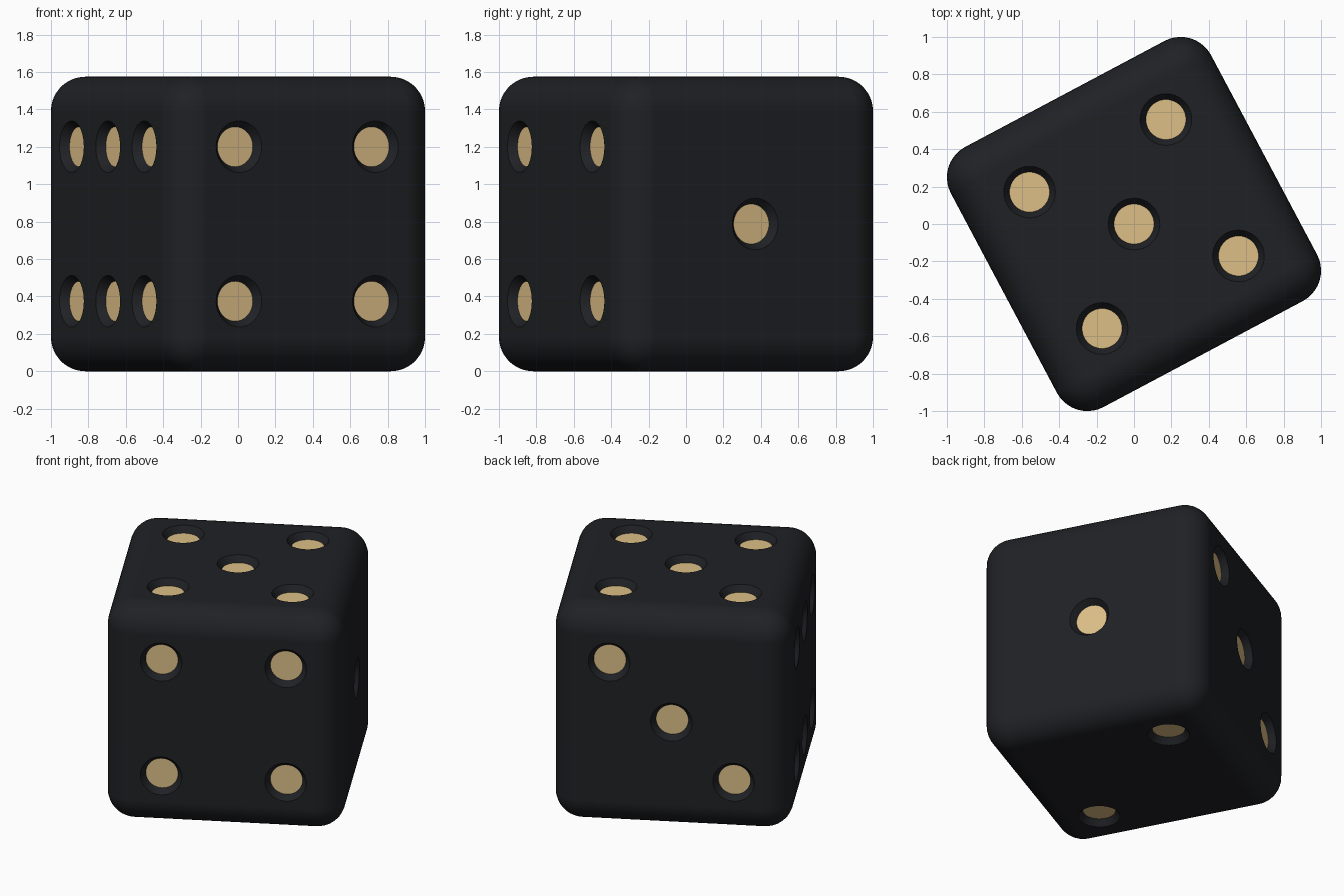
import bpy, bmesh
from math import radians
from mathutils import Matrix, Vector

if "Cube" in bpy.data.objects:
    bpy.data.objects.remove(bpy.data.objects["Cube"])

H = 0.7875          # half side of the die
ROUND = 0.184       # edge rounding
D = 0.413           # pip spacing from face centre
R_OUT, R_IN, DEPTH = 0.138, 0.107, 0.045
PLACE = Matrix.Translation((0, 0, H)) @ Matrix.Rotation(radians(28), 4, 'Z')


def material(name, color):
    m = bpy.data.materials.new(name)
    m.diffuse_color = color
    m.use_nodes = True
    m.node_tree.nodes["Principled BSDF"].inputs["Base Color"].default_value = m.diffuse_color
    return m


def finish(bm, name, mat):
    me = bpy.data.meshes.new(name)
    bm.to_mesh(me)
    bm.free()
    ob = bpy.data.objects.new(name, me)
    bpy.context.collection.objects.link(ob)
    ob.matrix_world = PLACE
    me.materials.append(mat)
    return ob


black = material("black", (0.014, 0.015, 0.018, 1))
gold = material("gold", (0.72, 0.52, 0.24, 1))

# pip layout: face normal, in-plane axes (right, up), pip positions
X, Y, Z = Vector((1, 0, 0)), Vector((0, 1, 0)), Vector((0, 0, 1))
corners = [(a, b) for a in (-1, 1) for b in (-1, 1)]
faces = [
    (Z, X, corners + [(0, 0)]),
    (-Z, X, [(1, -1), (-1, 1)]),
    (-Y, X, corners),
    (Y, -X, [(-1, 1), (0, 0), (1, -1)]),
    (X, Y, [(0, 0)]),
    (-X, -Y, corners + [(0, 1), (0, -1)]),
]
pips = []
for n, u, spots in faces:
    v = n.cross(u)
    for a, b in spots:
        m = Matrix((u, v, n)).transposed().to_4x4()
        m.translation = n * H + (u * a + v * b) * D
        pips.append(m)

# rounded body
bm = bmesh.new()
bmesh.ops.create_cube(bm, size=2 * H)
bmesh.ops.bevel(bm, geom=bm.edges[:], offset=ROUND, segments=10,
                profile=0.5, affect='EDGES')
body = finish(bm, "die_body", black)

# tapered cutters for the pip recesses
bm = bmesh.new()
slope = (R_OUT - R_IN) / DEPTH
OVER = 0.03
for m in pips:
    bmesh.ops.create_cone(bm, cap_ends=True, segments=48, radius1=R_IN,
                          radius2=R_OUT + slope * OVER, depth=DEPTH + OVER,
                          matrix=m @ Matrix.Translation((0, 0, (OVER - DEPTH) / 2)))
cutter = finish(bm, "pip_cutter", black)
cutter.hide_render = True

cut = body.modifiers.new("pips", 'BOOLEAN')
cut.object = cutter
cut.operation = 'DIFFERENCE'
cut.solver = 'EXACT'
bpy.context.view_layer.objects.active = body
body.select_set(True)
bpy.ops.object.modifier_apply(modifier=cut.name)
bpy.data.objects.remove(cutter)
bpy.ops.object.shade_smooth_by_angle(angle=radians(30))
wn = body.modifiers.new("even_shading", 'WEIGHTED_NORMAL')
wn.keep_sharp = True

# gold discs on the recess floors
bm = bmesh.new()
for m in pips:
    bmesh.ops.create_circle(bm, cap_ends=True, segments=48, radius=R_IN,
                            matrix=m @ Matrix.Translation((0, 0, 0.001 - DEPTH)))
finish(bm, "pip_inlays", gold)
